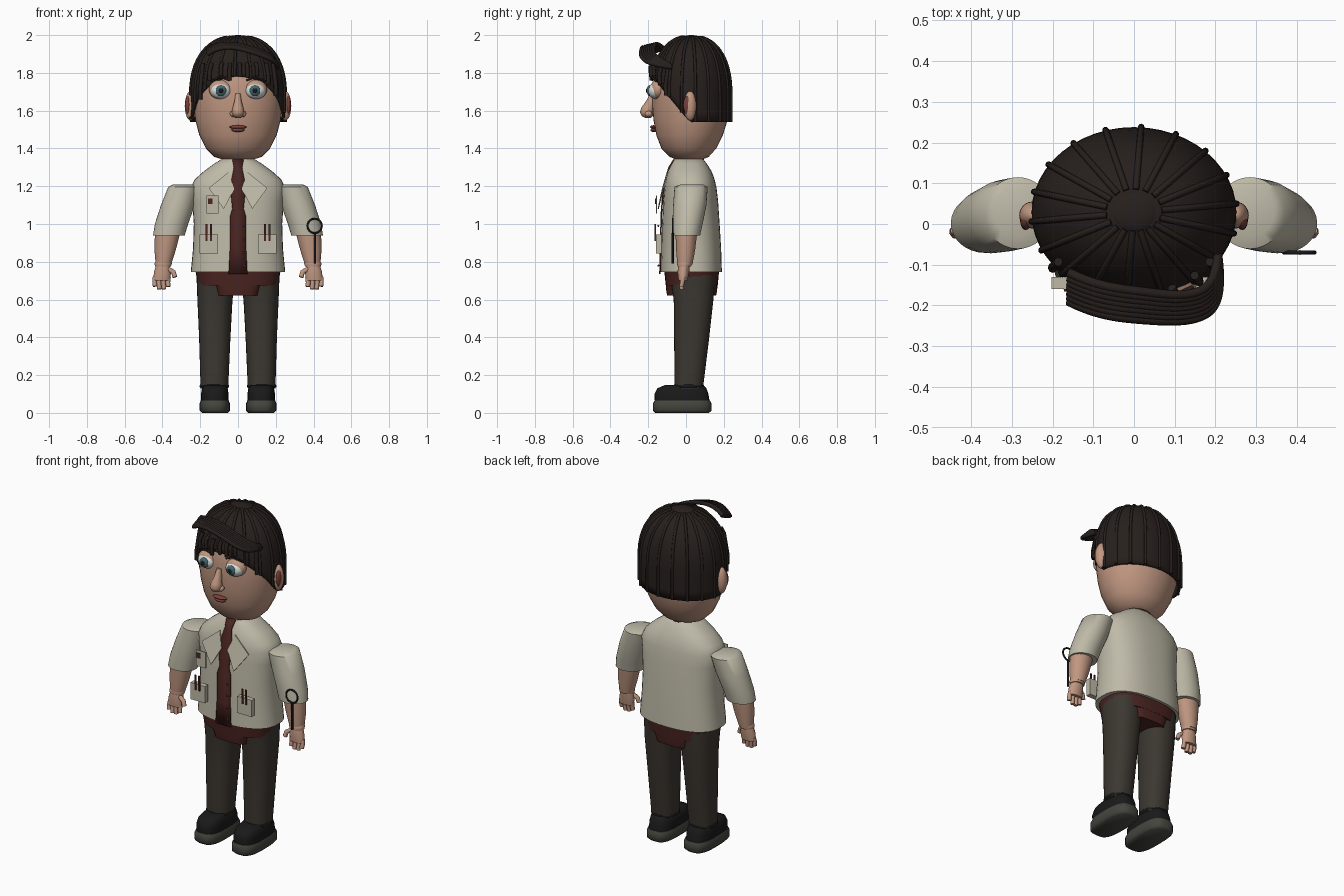
import bpy, bmesh, math

if "Cube" in bpy.data.objects:
    bpy.data.objects.remove(bpy.data.objects["Cube"])

def mat(name, r, g, b):
    m = bpy.data.materials.new(name)
    m.diffuse_color = (r, g, b, 1)
    m.use_nodes = True
    m.node_tree.nodes["Principled BSDF"].inputs["Base Color"].default_value = m.diffuse_color
    return m

SKIN = mat("skin", .53, .31, .22)
CLOTH = mat("jacket_cloth", .52, .49, .39)
RED = mat("dark_red", .07, .018, .015)
TROUSER = mat("trouser_cloth", .045, .038, .03)
HAIR = mat("hair", .02, .014, .012)
BLACK = mat("black", .01, .01, .01)
SOLE = mat("sole", .06, .06, .05)
WHITE = mat("white", .7, .75, .72)
TEAL = mat("teal", .06, .13, .15)
LIP = mat("lip", .2, .05, .04)

def finish(name, bm, m, angle=50):
    bmesh.ops.recalc_face_normals(bm, faces=bm.faces)
    me = bpy.data.meshes.new(name)
    bm.to_mesh(me)
    bm.free()
    me.materials.append(m)
    me.shade_smooth()
    me.set_sharp_from_angle(angle=math.radians(angle))
    ob = bpy.data.objects.new(name, me)
    bpy.context.collection.objects.link(ob)
    return ob

def loft(name, rings, m, n=32, e=2.0, s=1):
    """Stacked superellipse rings: (z, cx, cy, rx, ry)."""
    bm = bmesh.new()
    loops = []
    for z, cx, cy, rx, ry in rings:
        lp = []
        for i in range(n):
            a = 2 * math.pi * i / n
            c, d = math.cos(a), math.sin(a)
            lp.append(bm.verts.new((s * cx + rx * math.copysign(abs(c) ** (2 / e), c),
                                    cy + ry * math.copysign(abs(d) ** (2 / e), d), z)))
        loops.append(lp)
    for a, b in zip(loops, loops[1:]):
        for i in range(n):
            j = (i + 1) % n
            bm.faces.new((a[i], a[j], b[j], b[i]))
    bm.faces.new(loops[0])
    bm.faces.new(loops[-1])
    return finish(name, bm, m)

def body(name, rows, m, **k):
    """Centred loft from rows of (z, half width, front y, back y)."""
    return loft(name, [(z, 0, (a + b) / 2, w, (b - a) / 2) for z, w, a, b in rows], m, **k)

def ball(name, c, r, m, seg=24):
    bm = bmesh.new()
    bmesh.ops.create_uvsphere(bm, u_segments=seg, v_segments=seg // 2, radius=1)
    for v in bm.verts:
        v.co = [c[i] + r[i] * v.co[i] for i in range(3)]
    return finish(name, bm, m)

def tubes(name, paths, r, m, cyclic=False, kind='POLY'):
    cu = bpy.data.curves.new(name, 'CURVE')
    cu.dimensions = '3D'
    cu.bevel_depth, cu.bevel_resolution, cu.use_fill_caps = r, 2, True
    for pts in paths:
        sp = cu.splines.new(kind)
        sp.points.add(len(pts) - 1)
        for p, q in zip(sp.points, pts):
            p.co = (*q, 1)
        sp.use_cyclic_u = cyclic
        if kind == 'NURBS':
            sp.order_u, sp.use_endpoint_u, sp.resolution_u = 4, True, 6
    cu.materials.append(m)
    ob = bpy.data.objects.new(name, cu)
    bpy.context.collection.objects.link(ob)

def panel(name, pts, m, t=.006):
    bm = bmesh.new()
    f = bm.faces.new([bm.verts.new(p) for p in pts])
    g = bmesh.ops.extrude_face_region(bm, geom=[f])['geom']
    bmesh.ops.translate(bm, vec=(0, t, 0), verts=[v for v in g if isinstance(v, bmesh.types.BMVert)])
    return finish(name, bm, m, 20)

def rect(name, x0, x1, z0, z1, y, m, t=.006):
    return panel(name, [(x0, y, z0), (x1, y, z0), (x1, y, z1), (x0, y, z1)], m, t)

# head, neck and shirt collar
body("head", [(1.335, .06, -.04, .07), (1.355, .125, -.085, .12), (1.40, .17, -.13, .16),
              (1.47, .205, -.157, .195), (1.55, .226, -.172, .22), (1.63, .236, -.179, .228),
              (1.72, .24, -.178, .23), (1.80, .225, -.165, .212), (1.88, .175, -.12, .17),
              (1.95, .09, -.05, .1)], SKIN, n=40)
body("shirt_collar", [(1.30, .09, -.062, .1), (1.352, .085, -.058, .095)], RED)

# face
for s in (1, -1):
    ball("eyelid", (s * .092, -.148, 1.712), (.062, .043, .052), SKIN)
    ball("eyeball", (s * .092, -.16, 1.705), (.054, .042, .043), WHITE)
    ball("iris", (s * .09, -.192, 1.706), (.029, .016, .029), TEAL)
    ball("pupil", (s * .09, -.203, 1.706), (.014, .009, .014), BLACK, 12)
    tubes("eyebrow", [[(s * .045, -.178, 1.76), (s * .09, -.18, 1.778), (s * .145, -.155, 1.755)]],
          .005, HAIR, kind='POLY')
    ball("ear", (s * .25, .022, 1.625), (.032, .033, .078), SKIN)
    ball("ear_hollow", (s * .266, .01, 1.63), (.014, .025, .05), LIP, 16)
    ball("nostril_wing", (s * .028, -.198, 1.583), (.016, .02, .016), SKIN, 16)
loft("nose", [(1.562, 0, -.2, .014, .015), (1.572, 0, -.205, .027, .03), (1.592, 0, -.208, .034, .036),
              (1.615, 0, -.203, .029, .034), (1.65, 0, -.187, .019, .025),
              (1.69, 0, -.175, .013, .015)], SKIN, n=20)
ball("upper_lip", (0, -.172, 1.513), (.046, .018, .01), LIP)
ball("lower_lip", (0, -.17, 1.497), (.034, .018, .01), LIP)

# hair cap: long at the back, cut diagonally up to the forehead
def hair_pt(a, z, off=0):
    k = max(0, 1 - (max(0, z - 1.68) / .315) ** 2.3) ** (1 / 2.3)
    return ((.252 * k + off) * math.cos(a), .028 + (.21 * k + off) * math.sin(a), z)

def hair_bottom(a):
    y = .028 + .21 * math.sin(a)
    return 1.54 + max(0, .02 - y) * 1.2

def hair_line(a, n, t0=0, off=0):
    zb = hair_bottom(a)
    return [hair_pt(a, zb + (1.994 - zb) * math.sin(math.pi / 2 * (1 - (t0 + (1 - t0) * i / n))), off)
            for i in range(n + 1)]

bm = bmesh.new()
N, M = 48, 14
cols = [[bm.verts.new(p) for p in hair_line(2 * math.pi * i / N, M)] for i in range(N)]
for i in range(N):
    a, b = cols[i], cols[(i + 1) % N]
    for j in range(M):
        bm.faces.new((a[j], b[j], b[j + 1], a[j + 1]))
bm.faces.new([c[0] for c in cols])
cap = finish("hair_cap", bm, HAIR)
sol = cap.modifiers.new("thickness", 'SOLIDIFY')
sol.thickness, sol.offset = .015, -1

# raised strands running from the crown, and the crown disc
tubes("hair_strands", [hair_line(2 * math.pi * (i + .3) / 18, 14, .1, .001) for i in range(18)], .008, HAIR)
ball("crown", (0, .028, 1.983), (.06, .052, .017), HAIR)
# forehead fringe tips
tips = []
for x, z in ((-.2, 1.66), (-.15, 1.76), (-.09, 1.785), (-.045, 1.76), (.01, 1.78), (.05, 1.775),
             (.1, 1.785), (.16, 1.74), (.2, 1.68)):
    y = .028 - .213 * math.sqrt(1 - (x / .256) ** 2)
    tips.append([(x * .93, y + .012, 1.85), (x, y - .004, z + .05), (x, y, z)])
tubes("fringe_tips", tips, .011, HAIR)
# sweeping forelock
lock = []
for i in range(7):
    f = i / 6
    lock.append([(.205, -.075 - .01 * f, 1.83 + .01 * f), (.22 - .02 * f, -.19 + .04 * f, 1.845 + .03 * f),
                 (.17 - .03 * f, -.245 + .06 * f, 1.88 + .03 * f), (.02, -.235 + .07 * f, 1.93 + .02 * f),
                 (-.09, -.225 + .07 * f, 1.945 + .015 * f), (-.16, -.19 + .07 * f, 1.90 + .03 * f)])
tubes("forelock", lock, .012, HAIR, kind='NURBS')

# jacket
body("jacket", [(1.345, .085, -.06, .09), (1.32, .125, -.075, .11), (1.28, .18, -.095, .135),
                (1.235, .23, -.108, .152), (1.19, .25, -.115, .162), (1.12, .242, -.121, .17),
                (1.0, .234, -.127, .178), (.87, .238, -.131, .186), (.745, .25, -.135, .19)],
     CLOTH, n=40, e=2.4)
# shirt front with tie: rows of half width, z, y
rows = [(.03, 1.345, -.066), (.022, 1.30, -.094), (.042, 1.2, -.122), (.03, 1.08, -.133),
        (.043, 1.04, -.135), (.043, .87, -.139), (.05, .735, -.142)]
bm = bmesh.new()
vs = [[bm.verts.new((s * w, y, z)) for s in (-1, 1)] for w, z, y in rows]
for a, b in zip(vs, vs[1:]):
    bm.faces.new((a[0], b[0], b[1], a[1]))
finish("shirt_front", bm, RED).modifiers.new("thickness", 'SOLIDIFY').thickness = .008
for i in range(4):
    ball("button", (.032, -.146, .78 + .07 * i), (.006, .005, .006), LIP, 8)

for s in (1, -1):
    panel("lapel", [(s * .05, -.102, 1.275), (s * .155, -.122, 1.19), (s * .075, -.15, 1.08),
                    (s * .02, -.128, 1.185)], CLOTH)
    rect("pocket", s * .155 - .048, s * .155 + .048, .845, .945, -.16, CLOTH, .03)
    for x in (-.012, .012):
        rect("pocket_pen", s * .155 + x - .005, s * .155 + x + .005, .91, 1.0, -.166, RED)
rect("badge", -.167, -.102, 1.055, 1.15, -.16, CLOTH)
rect("badge_mark", -.16, -.135, 1.105, 1.135, -.164, RED)

# shirt tail below the jacket
body("shirt_tail", [(.75, .225, -.115, .175), (.675, .212, -.107, .168)], RED, e=2.6)
body("shirt_tail_centre", [(.70, .14, -.108, .168), (.65, .12, -.105, .165), (.622, .112, -.1, .16)],
     RED, e=4)

for s in (1, -1):
    # arm
    loft("sleeve", [(1.208, .285, .03, .06, .062), (1.197, .285, .027, .084, .088),
                    (1.1, .318, .02, .09, .088), (1.0, .352, .008, .088, .08),
                    (.94, .366, .002, .084, .073)], CLOTH, s=s)
    loft("forearm", [(.96, .372, .002, .068, .058), (.86, .386, -.002, .056, .05),
                     (.785, .395, -.006, .041, .04)], SKIN, s=s)
    loft("wrist", [(.8, .395, -.007, .042, .038), (.79, .396, -.008, .046, .04),
                   (.775, .397, -.009, .042, .036)], SKIN, s=s)
    loft("palm", [(.785, .397, -.01, .036, .03), (.745, .4, -.014, .045, .031),
                  (.70, .404, -.016, .045, .024)], SKIN, n=20, s=s)
    tubes("fingers", [[(s * x, -.015, .72), (s * (x + .003), -.02, .69), (s * x, -.024, z)]
                      for x, z in ((.368, .668), (.392, .655), (.416, .655), (.439, .67))], .0125, SKIN)
    tubes("thumb", [[(s * .375, -.02, .765), (s * .342, -.028, .745), (s * .334, -.032, .718)]], .013, SKIN)
    # leg
    loft("trouser_leg", [(.73, .115, .035, .105, .12), (.6, .122, .04, .093, .105),
                         (.4, .123, .03, .083, .093), (.13, .125, .015, .073, .075)], TROUSER, s=s, e=2.3)
    loft("shoe_sole", [(0, .123, -.02, .068, .142), (.012, .123, -.02, .08, .155),
                       (.05, .123, -.02, .08, .155), (.065, .123, -.02, .074, .147)], SOLE, s=s, e=3)
    loft("shoe_upper", [(.06, .123, -.02, .073, .145), (.1, .123, -.024, .073, .143),
                        (.13, .123, -.022, .068, .13), (.148, .123, -.01, .055, .1)], BLACK, s=s, e=2.8)
    tubes("shoe_collar", [[(s * .125 + .07 * math.cos(a), .015 + .073 * math.sin(a), .142)
                           for a in [2 * math.pi * i / 24 for i in range(24)]]], .009, BLACK, True)

# looped tool hanging on the left arm
tubes("tool_loop", [[(.406 + .038 * math.cos(a), -.07, .99 + .038 * math.sin(a))
                     for a in [2 * math.pi * i / 24 for i in range(24)]]], .005, BLACK, True)
tubes("tool_handle", [[(.408, -.07, .952), (.408, -.07, .79)]], .006, BLACK)
